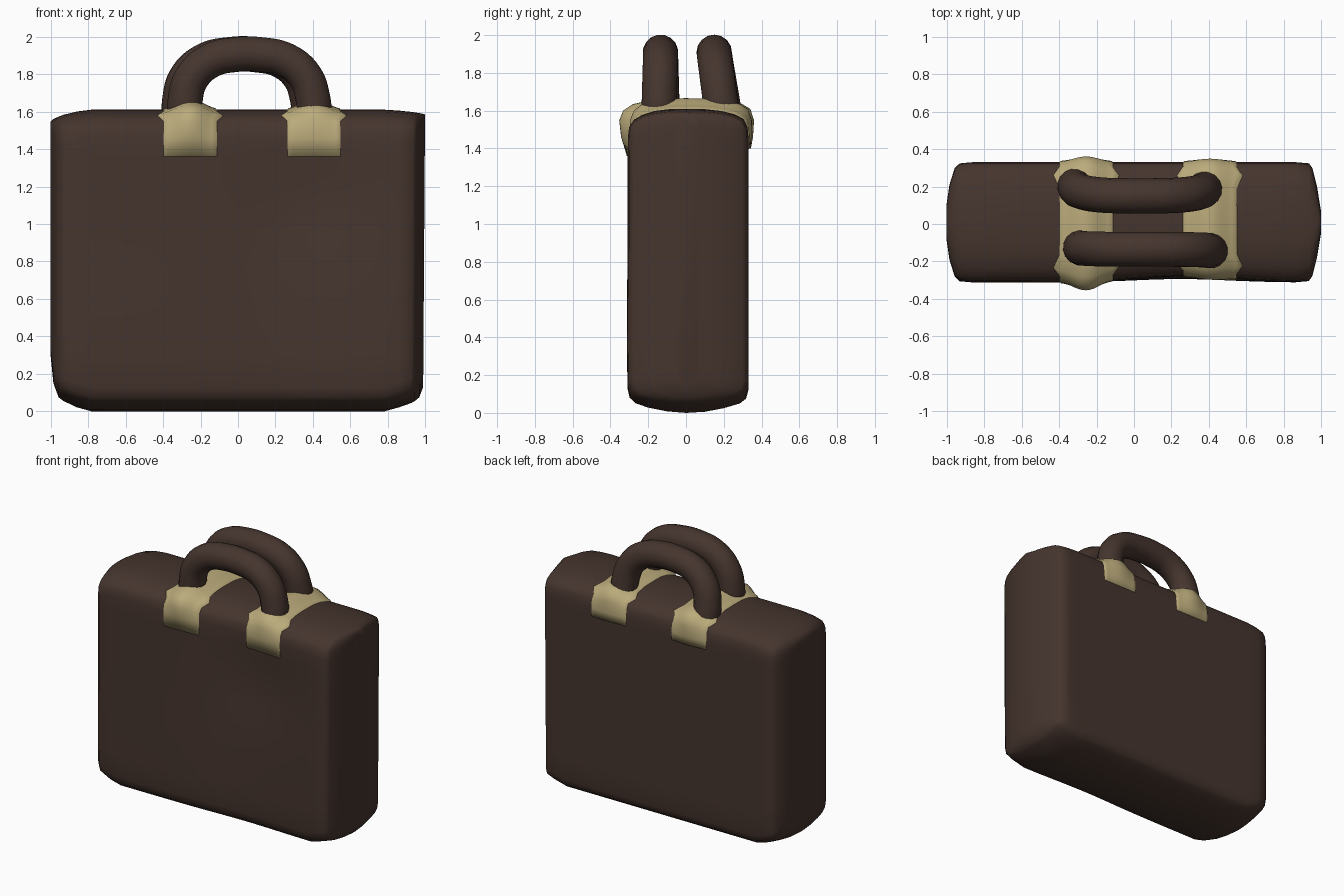
import bpy, bmesh
from math import exp, cos, pi

if "Cube" in bpy.data.objects:
    bpy.data.objects.remove(bpy.data.objects["Cube"])


def material(name, rgb):
    m = bpy.data.materials.new(name)
    m.diffuse_color = (*rgb, 1)
    m.use_nodes = True
    m.node_tree.nodes["Principled BSDF"].inputs["Base Color"].default_value = m.diffuse_color
    return m


LEATHER = material("dark_leather", (0.06, 0.035, 0.027))
GOLD = material("tan_patch", (0.50, 0.41, 0.20))


def finish(name, bm, mat):
    bmesh.ops.recalc_face_normals(bm, faces=bm.faces)
    me = bpy.data.meshes.new(name)
    bm.to_mesh(me)
    bm.free()
    me.materials.append(mat)
    me.polygons.foreach_set("use_smooth", [True] * len(me.polygons))
    ob = bpy.data.objects.new(name, me)
    bpy.context.collection.objects.link(ob)
    return ob


def loft(rows, closed):
    # Skin a list of point rows; closed rows also get end caps
    bm = bmesh.new()
    vs = [[bm.verts.new(p) for p in row] for row in rows]
    n = len(rows[0])
    for a, b in zip(vs, vs[1:]):
        for i in range(n if closed else n - 1):
            j = (i + 1) % n
            bm.faces.new((a[i], b[i], b[j], a[j]))
    if closed:
        bm.faces.new(vs[0])
        bm.faces.new(vs[-1])
    return bm


def dent(x, y, z):
    # Soft hollow in the upper front leather
    w = min(1, max(0, -y / 0.28))
    edge = 0.03 * exp(-((x - 0.25) / 0.35) ** 2) * min(1, 0.5 + 0.4 * z)
    hollow = 0.03 * exp(-((x - 0.4) / 0.3) ** 2 - ((z - 1.1) / 0.25) ** 2)
    return w * (edge + hollow)


# Cross-section (y, z): over the top from front to back, then the bottom
TOP = [(-.31, 1.36), (-.31, 1.46), (-.303, 1.515), (-.28, 1.55), (-.235, 1.578),
       (-.17, 1.598), (-.09, 1.608), (0, 1.61), (.1, 1.608), (.19, 1.598),
       (.26, 1.58), (.305, 1.555), (.325, 1.515), (.33, 1.46), (.33, 1.40)]
BOTTOM = [(.33, 1.0), (.33, .6), (.33, .3), (.33, .12), (.318, .075), (.285, .05),
          (.2, .025), (.1, .006), (0, 0), (-.1, .008), (-.2, .028), (-.265, .05),
          (-.298, .08), (-.31, .13), (-.312, .3), (-.312, .6), (-.31, .8),
          (-.31, .95), (-.31, 1.1), (-.31, 1.25)]

# Body: stations are (x, depth scale, z low, z high)
left = [(-1.0, .3, .30, 1.545), (-.985, .62, .15, 1.56), (-.957, .9, .075, 1.573),
        (-.93, .98, .055, 1.583), (-.86, 1, .022, 1.6)]
right = [(.86, 1, .022, 1.605), (.925, .98, .045, 1.597), (.943, .9, .055, 1.594),
         (.967, .6, .075, 1.59), (.988, .2, .13, 1.585)]
mid = [(-.78 + .12 * i, 1, 0, 1.61) for i in range(14)]
rows = []
for x, s, lo, hi in left + mid + right:
    row = []
    for y, z in TOP + BOTTOM:
        y2, z2 = .01 + (y - .01) * s, lo + z / 1.61 * (hi - lo)
        lean = .01 * z / 1.61 if x > .9 else 0
        row.append((x + lean, y2 + dent(x, y, z), z2))
    rows.append(row)
finish("bag_body", loft(rows, True), LEATHER)


# Patches wrapped over the top edge, swelling around the handle roots
def patch(name, cx, front_swell, back_swell):
    rows, n = [], 16
    for k in range(n + 1):
        t = 2 * k / n - 1
        swell = .5 + .5 * cos(pi * t)
        lift = -.012 if k in (0, n) else .006      # border tucked into the leather
        row = []
        for y, z in TOP:
            half = .19 if .2 < abs(y) < .27 else .155
            out = min(1, max(0, (z - 1.36) / .16)) * min(1, max(0, (abs(y) - .1) / .15))
            side = -front_swell if y < 0 else back_swell
            up = .05 * swell * min(1, max(0, (z - 1.46) / .1))
            dy = side * out * swell + (lift if y > 0 else -lift) * min(1, abs(y) / .2)
            x = cx + t * half
            row.append((x, y + dy + dent(x, y, z), z + up + (lift if z > 1.5 else 0)))
        # Tuck both ends under the surface too
        first, last = row[0], row[-1]
        row.insert(0, (first[0], first[1] + .02, first[2] - .003))
        row.append((last[0], last[1] - .02, last[2] - .003))
        rows.append(row)
    finish(name, loft(rows, False), GOLD)


patch("left_patch", -.255, .05, .03)
patch("right_patch", .405, .015, .018)


# Tubular handles: bent path swept with a round section
ARCH = [(-.285, 1.58), (-.282, 1.66), (-.25, 1.775), (-.15, 1.87), (0, 1.905), (.12, 1.904),
        (.26, 1.872), (.36, 1.785), (.4, 1.67), (.41, 1.58)]


def handle(name, dx, y_left, y_top, y_right):
    cu = bpy.data.curves.new(name, "CURVE")
    cu.dimensions = "3D"
    cu.bevel_depth = .094
    cu.bevel_resolution = 6
    cu.resolution_u = 6
    sp = cu.splines.new("BEZIER")
    sp.bezier_points.add(len(ARCH) - 1)
    for p, (x, z) in zip(sp.bezier_points, ARCH):
        foot = y_left if x < .06 else y_right
        f = min(1, max(0, (z - 1.55) / .35))
        p.co = (x + dx, foot + (y_top - foot) * f, z)
        p.handle_left_type = p.handle_right_type = "AUTO"
    cu.materials.append(LEATHER)
    ob = bpy.data.objects.new(name, cu)
    bpy.context.collection.objects.link(ob)
    bpy.ops.object.select_all(action="DESELECT")
    ob.select_set(True)
    bpy.context.view_layer.objects.active = ob
    bpy.ops.object.convert(target="MESH")
    bpy.ops.object.shade_smooth_by_angle()


handle("front_handle", 0, -.125, -.135, -.145)
handle("back_handle", -.03, .21, .15, .195)
